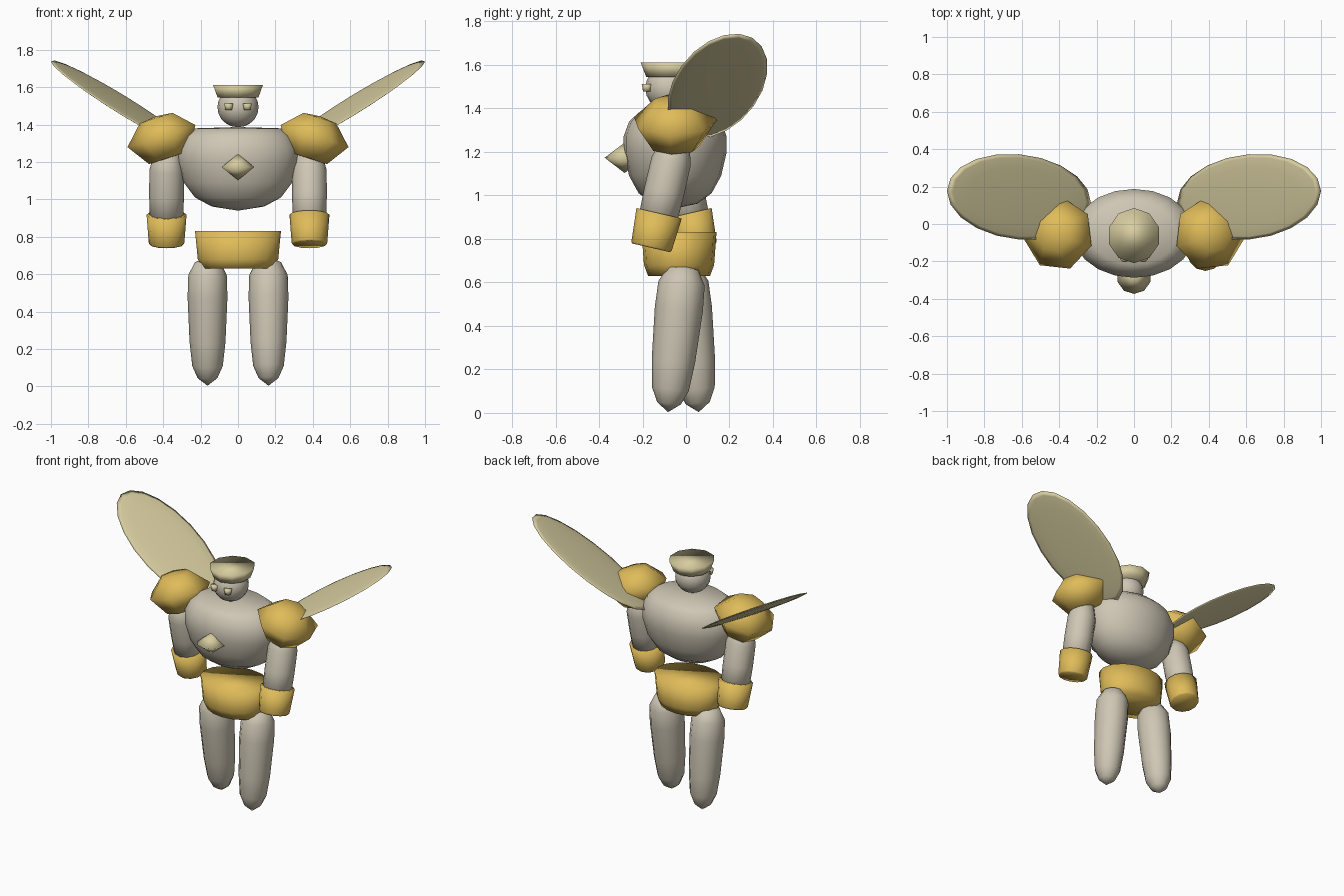
import bpy, bmesh, math
from mathutils import Matrix, Vector

cube = bpy.data.objects.get("Cube")
if cube:
    bpy.data.objects.remove(cube, do_unlink=True)


def material(name, rgb):
    m = bpy.data.materials.new(name)
    m.use_nodes = True
    m.diffuse_color = (*rgb, 1)
    m.node_tree.nodes["Principled BSDF"].inputs["Base Color"].default_value = (*rgb, 1)
    return m


stone = material("warm grey", (0.62, 0.57, 0.46))
gold = material("gold", (0.74, 0.50, 0.10))
pale = material("pale yellow", (0.68, 0.61, 0.35))


def finish(name, bm, mat, matrix):
    """Bake the placement and make a smooth shaded object."""
    bm.transform(matrix)
    bmesh.ops.recalc_face_normals(bm, faces=bm.faces)
    for f in bm.faces:
        f.smooth = True
    mesh = bpy.data.meshes.new(name)
    bm.to_mesh(mesh)
    bm.free()
    mesh.materials.append(mat)
    obj = bpy.data.objects.new(name, mesh)
    bpy.context.collection.objects.link(obj)
    return obj


def lathe(name, profile, sides, mat, matrix, phase=0.0):
    """Turn (radius, height) points around z, closing both ends."""
    bm = bmesh.new()
    rings = []
    for r, z in profile:
        if r == 0:
            rings.append([bm.verts.new((0, 0, z))])
        else:
            angles = [phase + math.tau * i / sides for i in range(sides)]
            rings.append([bm.verts.new((r * math.cos(a), r * math.sin(a), z)) for a in angles])
    for low, high in zip(rings, rings[1:]):
        for i in range(sides):
            j = (i + 1) % sides
            quad = [low[i % len(low)], low[j % len(low)], high[j % len(high)], high[i % len(high)]]
            bm.faces.new(list(dict.fromkeys(quad)))
    for ring in (rings[0], rings[-1]):
        if len(ring) > 1:
            bm.faces.new(ring)
    return finish(name, bm, mat, matrix)


def ball(name, segments, rings, mat, matrix):
    bm = bmesh.new()
    bmesh.ops.create_uvsphere(bm, u_segments=segments, v_segments=rings, radius=1)
    return finish(name, bm, mat, matrix)


def place(loc, scale=(1, 1, 1), tilt_x=0, tilt_y=0):
    return (Matrix.Translation(loc)
            @ Matrix.Rotation(math.radians(tilt_y), 4, "Y")
            @ Matrix.Rotation(math.radians(tilt_x), 4, "X")
            @ Matrix.Diagonal((*scale, 1)))


# Torso, flat on top and round below
lathe("chest", [(0, 0.94), (0.14, 0.962), (0.23, 1.01), (0.29, 1.09), (0.325, 1.2),
                (0.325, 1.27), (0.29, 1.34), (0.23, 1.38), (0, 1.387)],
      20, stone, place((0, -0.05, 0), (1, 0.73, 1)))
lathe("pelvis", [(0.19, 0.63), (0.215, 0.68), (0.23, 0.832)],
      16, gold, place((0, -0.032, 0), (1, 0.75, 1)))
lathe("chest_gem", [(0, -0.07), (0.092, 0), (0, 0.07)],
      10, pale, place((0, -0.282, 1.173)), math.pi / 10)

# Head, cap and eyes
ball("head", 16, 10, stone, place((0, -0.075, 1.493), (0.11, 0.112, 0.107)))
lathe("cap", [(0.115, 1.545), (0.14, 1.612)], 10, pale,
      place((0, -0.062, 0), (1, 1.05, 1)), math.pi / 10)

# Limb profiles run down from their joints
LEG = [(0, -0.676), (0.055, -0.635), (0.085, -0.57), (0.1, -0.44), (0.111, -0.2),
       (0.107, -0.08), (0.07, -0.012), (0, 0.008)]
ARM = [(0.088, -0.38), (0.093, -0.2), (0.092, -0.06), (0.065, 0.04), (0, 0.06)]
CUFF = [(0.09, -0.468), (0.095, -0.46), (0.107, -0.305)]
SHOULDER = [(0, -0.125), (0.115, -0.122), (0.197, 0), (0.095, 0.1), (0, 0.11)]

for side, label in ((1, "left"), (-1, "right")):
    flip = Matrix.Diagonal((side, 1, 1, 1))
    lathe(label + "_eye", [(0.019, -0.018), (0.026, 0.017)], 8, pale,
          place((side * 0.05, -0.18, 1.496)), math.pi / 8)
    # The left limbs swing forward and the right ones back
    lathe(label + "_leg", LEG, 12, stone,
          place((side * 0.163, -0.012, 0.676), (0.96, 1, 1), tilt_x=-6 * side))
    swing = place((side * 0.382, -0.055, 1.215), tilt_x=-13 * side)
    lathe(label + "_arm", ARM, 12, stone, swing)
    lathe(label + "_cuff", CUFF, 12, gold, swing)
    lathe(label + "_shoulder_guard", SHOULDER, 7, gold,
          flip @ place((0.405, -0.053, 1.34), tilt_y=18), math.radians(96))
    # Thin oval wing spanned by its length, breadth and thickness vectors
    length = Vector((0.385, 0.031, 0.234))
    breadth = Vector((0, 0.228, 0.056))
    thick = length.cross(breadth).normalized() * 0.012
    oval = Matrix((length, breadth, thick)).transposed().to_4x4()
    ball(label + "_wing", 20, 8, pale,
         flip @ Matrix.Translation((0.615, 0.145, 1.503)) @ oval)
